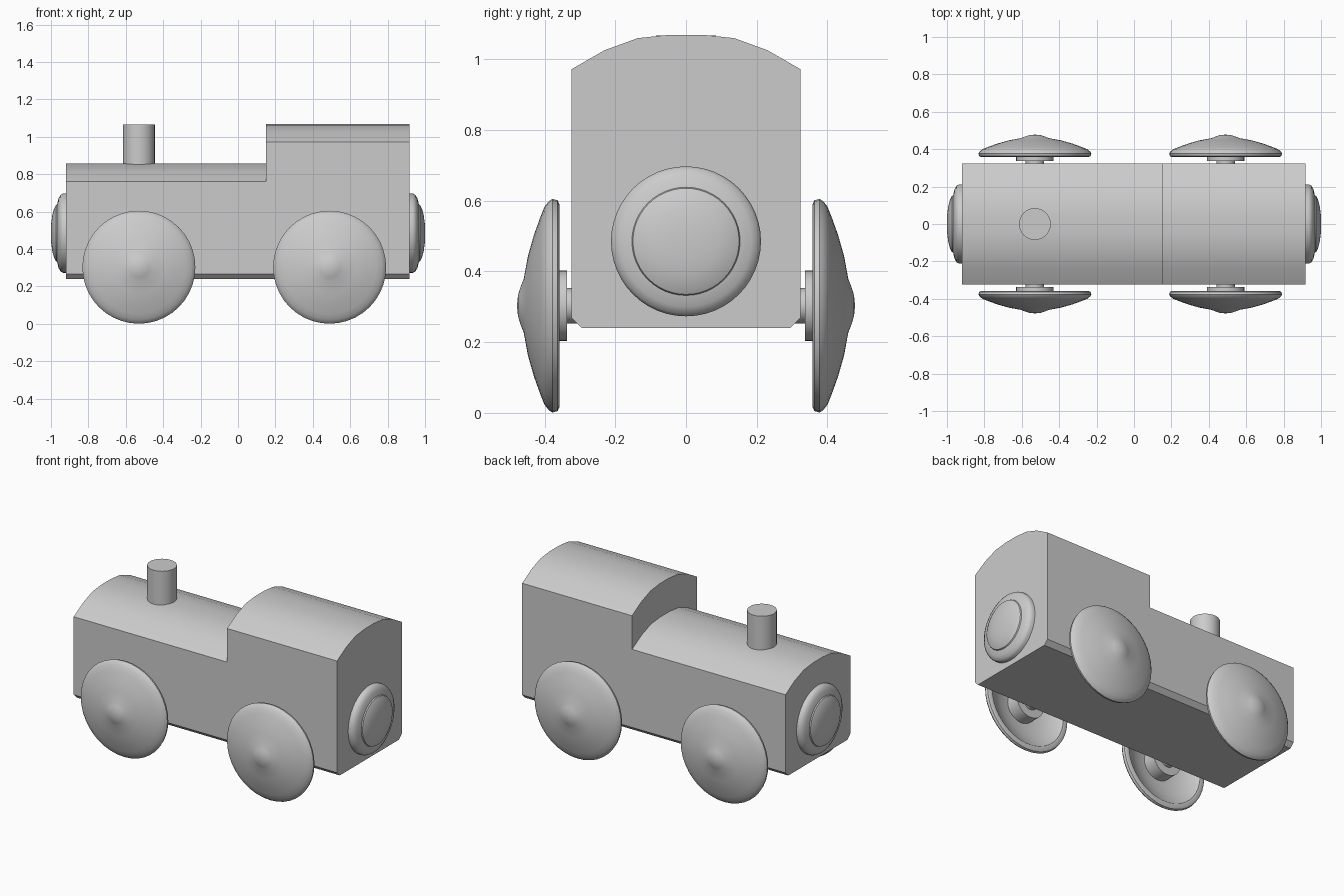
import bpy, bmesh, math
from mathutils import Matrix, Vector

cube = bpy.data.objects.get("Cube")
if cube:
    bpy.data.objects.remove(cube, do_unlink=True)

GREY = (0.6, 0.6, 0.6, 1)
mat = bpy.data.materials.new("plain grey")
mat.use_nodes = True
mat.diffuse_color = GREY
mat.node_tree.nodes["Principled BSDF"].inputs["Base Color"].default_value = GREY


def finish(bm, name):
    """Clean the mesh, link it, colour it and smooth it with sharp edges."""
    bmesh.ops.remove_doubles(bm, verts=bm.verts, dist=1e-5)
    bmesh.ops.recalc_face_normals(bm, faces=bm.faces)
    mesh = bpy.data.meshes.new(name)
    bm.to_mesh(mesh)
    bm.free()
    mesh.materials.append(mat)
    obj = bpy.data.objects.new(name, mesh)
    bpy.context.collection.objects.link(obj)
    bpy.ops.object.select_all(action='DESELECT')
    obj.select_set(True)
    bpy.context.view_layer.objects.active = obj
    bpy.ops.object.shade_smooth_by_angle(angle=math.radians(35))
    return obj


def lathe(name, profile, centre, axis, steps=32):
    """Spin (radius, distance) points around an axis through centre."""
    bm = bmesh.new()
    verts = [bm.verts.new((r, 0, d)) for r, d in profile]
    edges = [bm.edges.new(pair) for pair in zip(verts, verts[1:])]
    bmesh.ops.spin(bm, geom=verts + edges, cent=(0, 0, 0), axis=(0, 0, 1),
                   angle=math.tau, steps=steps, use_merge=True)
    turn = Vector((0, 0, 1)).rotation_difference(Vector(axis)).to_matrix().to_4x4()
    bmesh.ops.transform(bm, verts=bm.verts, matrix=Matrix.Translation(centre) @ turn)
    return finish(bm, name)


# Body: four matching cross-sections lofted from nose to cab end
HALF, WAIST = 0.323, 0.76


def section(x, shoulder, rise):
    half = [(0.295, 0.24), (HALF, 0.268), (HALF, WAIST), (HALF, shoulder),
            (0.23, shoulder + rise * 0.55), (0.137, shoulder + rise * 0.9),
            (0.045, shoulder + rise)]
    ring = half + [(-y, z) for y, z in reversed(half)]
    return [(x, y, z) for y, z in ring]


bm = bmesh.new()
rings = [[bm.verts.new(p) for p in section(*s)] for s in (
    (-0.92, WAIST, 0.097), (0.15, WAIST, 0.097),
    (0.15, 0.972, 0.097), (0.917, 0.972, 0.097))]
for a, b in zip(rings, rings[1:]):
    for i in range(len(a)):
        j = (i + 1) % len(a)
        bm.faces.new((a[i], a[j], b[j], b[i]))
bm.faces.new(rings[0])
bm.faces.new(rings[-1])
finish(bm, "body")

# Chimney
lathe("chimney", [(0, 0.82), (0.085, 0.82), (0.085, 1.067), (0, 1.067)],
      (-0.53, 0, 0), (0, 0, 1))

# Domed buffers on both ends
buffer_profile = [(0, 0.9), (0.212, 0.9), (0.212, 0.935), (0.205, 0.948),
                  (0.185, 0.96), (0.153, 0.967), (0.15, 0.974), (0.13, 0.984),
                  (0.095, 0.993), (0.05, 0.999), (0, 1.0)]
for side, name in ((-1, "front_buffer"), (1, "rear_buffer")):
    lathe(name, buffer_profile, (0, 0, 0.485), (side, 0, 0), 48)

# Dished wheels with a hub collar and axle stub behind each
wheel_profile = [(0, 0.478), (0.03, 0.475), (0.055, 0.467), (0.075, 0.459),
                 (0.14, 0.447), (0.2, 0.43), (0.25, 0.412), (0.28, 0.4),
                 (0.295, 0.388), (0.302, 0.378), (0.298, 0.363), (0.285, 0.357),
                 (0.265, 0.36), (0.25, 0.375), (0.17, 0.405), (0.1, 0.42),
                 (0, 0.42)]
collar_profile = [(0, 0.337), (0.1, 0.337), (0.1, 0.425), (0, 0.425)]
axle_profile = [(0, 0.28), (0.05, 0.28), (0.05, 0.36), (0, 0.36)]
for end, x in (("front", -0.53), ("rear", 0.49)):
    for side, label in ((-1, "near"), (1, "far")):
        place = (x, 0, 0.303), (0, side, 0)
        lathe(f"{end}_{label}_wheel", wheel_profile, *place, 40)
        lathe(f"{end}_{label}_collar", collar_profile, *place)
        lathe(f"{end}_{label}_axle", axle_profile, *place)
